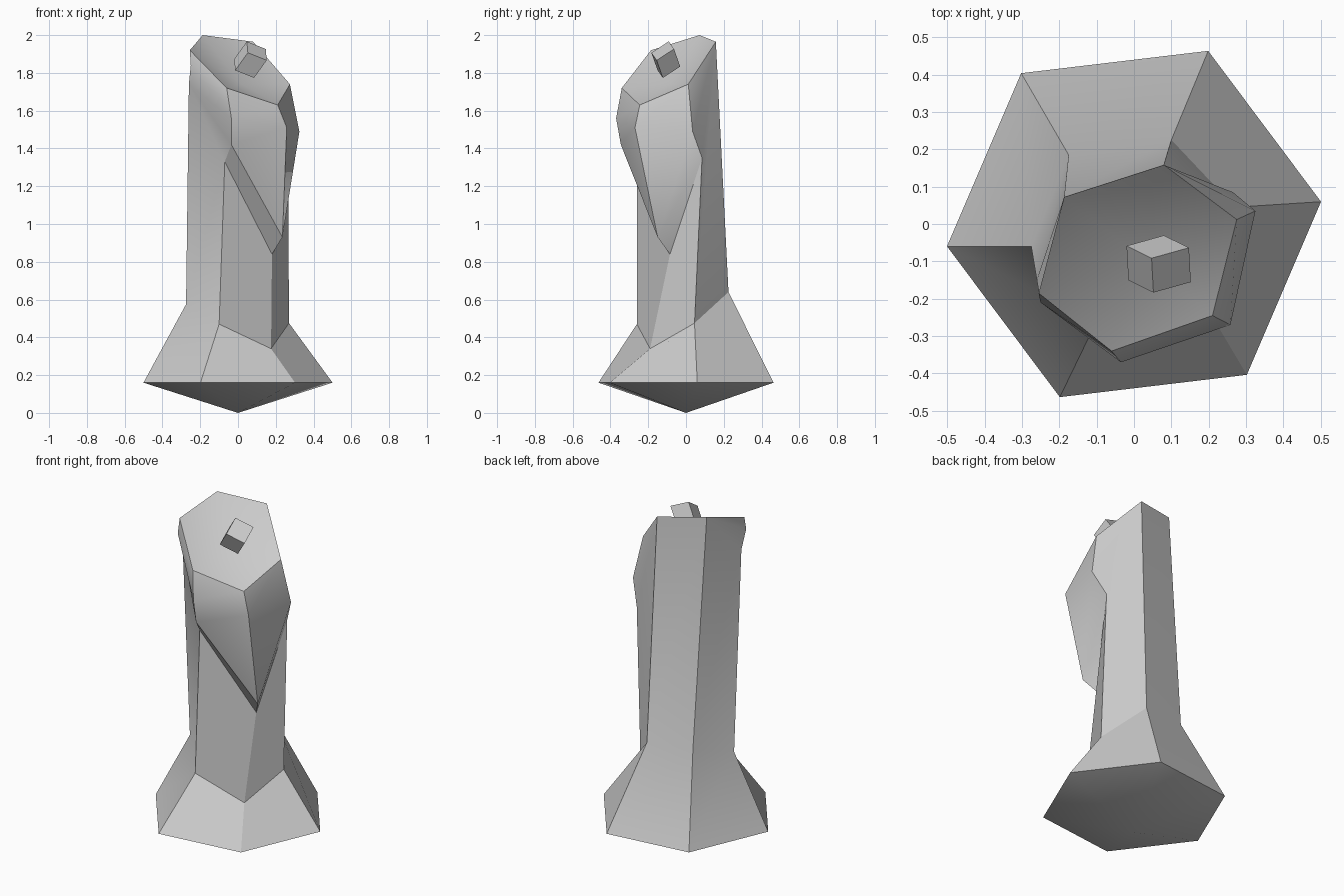
import bpy, bmesh, math
from mathutils import Vector, Matrix

if "Cube" in bpy.data.objects:
    bpy.data.objects.remove(bpy.data.objects["Cube"])


def finish(bm, name):
    bmesh.ops.recalc_face_normals(bm, faces=bm.faces)
    me = bpy.data.meshes.new(name)
    bm.to_mesh(me)
    bm.free()
    ob = bpy.data.objects.new(name, me)
    bpy.context.collection.objects.link(ob)
    bpy.ops.object.select_all(action='DESELECT')
    bpy.context.view_layer.objects.active = ob
    ob.select_set(True)
    bpy.ops.object.shade_smooth_by_angle(angle=math.radians(30))
    return ob


# column: hexagonal rings, corners ordered left, front left, front right, right, back right, back left
base = []
for i in range(6):
    a = math.radians(186.8 + 60 * i)
    base.append((0.504 * math.cos(a), 0.504 * math.sin(a), 0.16))
skirt = [(-.275, -.06, .575), (-.1, -.26, .47), (.175, -.19, .34),
         (.27, .045, .475), (.1, .225, .64), (-.175, .185, .655)]
rim = [(-.255, -.185, 1.92), (-.06, -.34, 1.72), (.21, -.245, 1.63),
       (.275, .012, 1.74), (.08, .158, 1.965), (-.187, .072, 2.0)]
back = rim[4:]  # back corners run straight from skirt to rim
undercut = [(-.26, -.15, 1.74), (-.07, -.26, 1.33), (.18, -.085, .84), (.265, .085, 1.35)] + back
jaw = [undercut[0], (-.035, -.345, 1.42), (.235, -.15, .93), undercut[3]] + back
brow = [(-.25, -.21, 1.84), (-.035, -.37, 1.56), (.258, -.27, 1.51), (.325, .035, 1.49)] + back
rings = [[(0, 0, 0)] * 6, base, skirt, undercut, jaw, brow, rim, [(.02, -.09, 1.74)] * 6]

bm = bmesh.new()
verts = {}


def vert(p):
    if p not in verts:
        verts[p] = bm.verts.new(p)
    return verts[p]


for lo, hi in zip(rings, rings[1:]):
    for i in range(6):
        j = (i + 1) % 6
        quad = list(dict.fromkeys([lo[i], lo[j], hi[j], hi[i]]))  # merge shared corners
        if len(quad) > 2:
            bm.faces.new([vert(p) for p in quad])
finish(bm, "column")

# small tilted cube in the hollow top
axes = Matrix(((.067, .1, .005), (-.033, .028, -.092), (.093, -.04, -.06)))
bm = bmesh.new()
bmesh.ops.create_cube(bm, size=1)
for v in bm.verts:
    v.co = axes @ v.co + Vector((.066, -.107, 1.87))
finish(bm, "top_cube")
